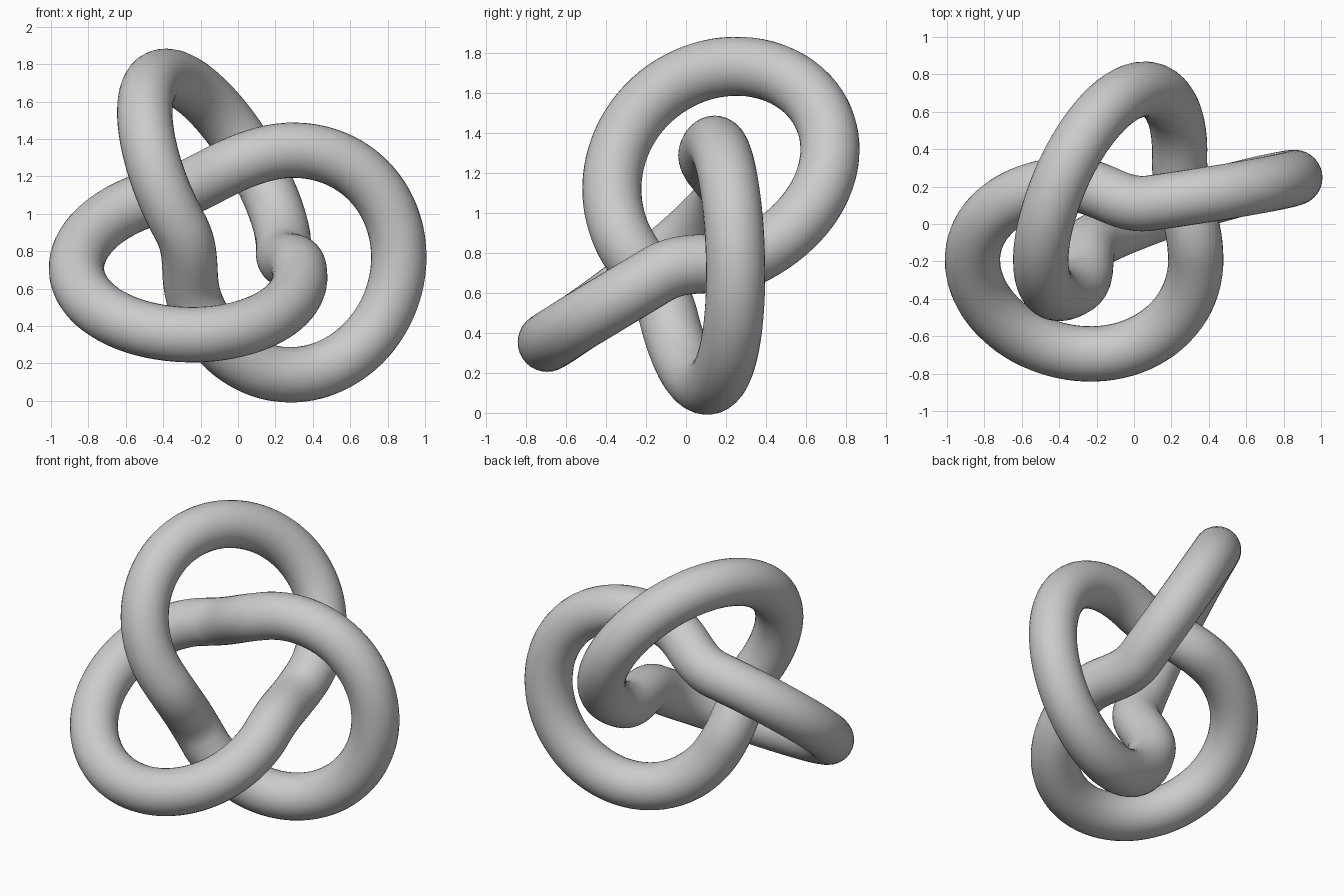
import bpy
from math import sin, cos, radians
from mathutils import Vector
from mathutils.geometry import interpolate_bezier

cube = bpy.data.objects.get("Cube")
if cube:
    bpy.data.objects.remove(cube, do_unlink=True)

# Knot frame: centre, three-fold axis and direction of the first lobe
CENTRE = Vector((-0.04, 0.017, 0.886))
AXIS = Vector((0.415, -0.771, 0.486)).normalized()
FIRST = Vector((0.889, 0.238, -0.386))
FIRST = (FIRST - AXIS * FIRST.dot(AXIS)).normalized()
SIDE = AXIS.cross(FIRST)

LOBE_OFFSET = 0.35     # lobe centre from the axis
LOBE_LENGTH = 0.603    # reach of each lobe outward
LOBE_WIDTH = 0.52      # reach of each lobe sideways
LOBE_RISE = 0.31       # twist of each lobe along the axis
RISE_RATE = 1.12       # how soon the twist flattens out again
SWEEP = 128            # half the arc of a lobe, in degrees
TUBE_RADIUS = 0.148
BEND = 0.2             # handle length of the links between lobes


def lobe(azimuth):
    """Points of one twisted arc and the directions at its ends."""
    a = radians(azimuth)
    out = FIRST * cos(a) + SIDE * sin(a)
    across = AXIS.cross(out)
    points = []
    for degrees in range(-SWEEP, SWEEP + 1, 4):
        t = radians(degrees)
        points.append(CENTRE + out * (LOBE_OFFSET + LOBE_LENGTH * cos(t))
                      + across * LOBE_WIDTH * sin(t)
                      + AXIS * LOBE_RISE * sin(RISE_RATE * t))
    start = (points[1] - points[0]).normalized()
    end = (points[-1] - points[-2]).normalized()
    return points, start, end


# Three lobes, each linked to the next by a soft S-bend
lobes = [lobe(azimuth) for azimuth in (0, -120, -240)]
path = []
for i, (points, _, end) in enumerate(lobes):
    following, start, _ = lobes[(i + 1) % 3]
    p, q = points[-1], following[0]
    link = interpolate_bezier(p, p + end * BEND, q - start * BEND, q, 24)
    path += points + link[1:-1]

# Round tube along the closed path
curve = bpy.data.curves.new("knot_tube", "CURVE")
curve.dimensions = "3D"
curve.bevel_depth = TUBE_RADIUS
curve.bevel_resolution = 14
spline = curve.splines.new("POLY")
spline.points.add(len(path) - 1)
for point, co in zip(spline.points, path):
    point.co = (*co, 1)
spline.use_cyclic_u = True
spline.use_smooth = True

# Plain grey
grey = bpy.data.materials.new("plain_grey")
grey.use_nodes = True
colour = (0.6, 0.6, 0.6, 1)
grey.diffuse_color = colour
grey.node_tree.nodes["Principled BSDF"].inputs["Base Color"].default_value = colour
curve.materials.append(grey)

# Turn the tube into a smooth mesh
knot = bpy.data.objects.new("knot_tube", curve)
bpy.context.collection.objects.link(knot)
bpy.ops.object.select_all(action="DESELECT")
knot.select_set(True)
bpy.context.view_layer.objects.active = knot
bpy.ops.object.convert(target="MESH")
bpy.ops.object.shade_smooth()
